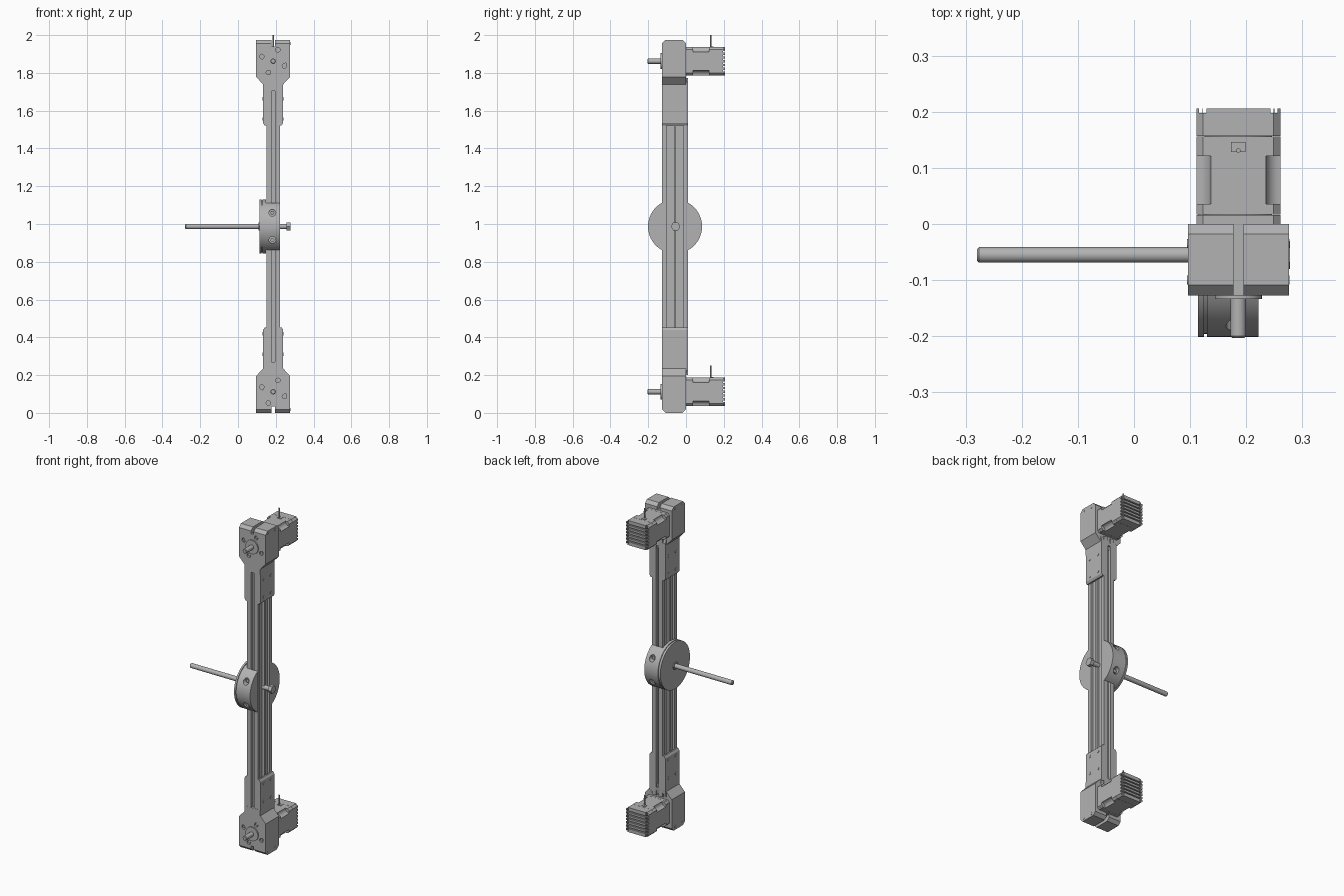
import bpy, bmesh, math
from mathutils import Vector

if "Cube" in bpy.data.objects:
    bpy.data.objects.remove(bpy.data.objects["Cube"], do_unlink=True)

grey = bpy.data.materials.new("machined_grey")
grey.use_nodes = True
grey.diffuse_color = (0.45, 0.45, 0.45, 1)
grey.node_tree.nodes["Principled BSDF"].inputs["Base Color"].default_value = grey.diffuse_color

CX, CY, H = 0.186, -0.058, 1.974      # beam axis and mirror height
MID = H / 2


def rect(a0, b0, a1, b1):
    return [(a0, b0), (a1, b0), (a1, b1), (a0, b1)]


def circle(a, b, r, n=32):
    return [(a + r * math.cos(math.tau * i / n), b + r * math.sin(math.tau * i / n)) for i in range(n)]


def prism(name, pts, axis, lo, hi, flip=False, bevel=None, width=0.018):
    """Extrude a 2D outline along an axis; flip mirrors it to the upper end."""
    place = {"x": lambda p, t: (t, p[0], p[1]),
             "y": lambda p, t: (p[0], t, p[1]),
             "z": lambda p, t: (p[0], p[1], t)}[axis]
    bm = bmesh.new()
    base = bm.faces.new([bm.verts.new(place(p, lo)) for p in pts])
    shift = Vector(place((0, 0), hi - lo))
    new = bmesh.ops.extrude_face_region(bm, geom=[base])["geom"]
    bmesh.ops.translate(bm, vec=shift, verts=[v for v in new if isinstance(v, bmesh.types.BMVert)])
    if base.is_valid and len(bm.faces) < len(pts) + 2:
        bm.faces.new([v for v in bm.verts][:len(pts)])
    if bevel:
        bmesh.ops.bevel(bm, geom=[e for e in bm.edges if bevel(e)], offset=width,
                        segments=1, affect="EDGES")
    if flip:
        for v in bm.verts:
            v.co.z = H - v.co.z
    bmesh.ops.recalc_face_normals(bm, faces=bm.faces[:])
    me = bpy.data.meshes.new(name)
    bm.to_mesh(me)
    bm.free()
    me.materials.append(grey)
    ob = bpy.data.objects.new(name, me)
    bpy.context.collection.objects.link(ob)
    return ob


def activate(ob):
    bpy.ops.object.select_all(action="DESELECT")
    ob.select_set(True)
    bpy.context.view_layer.objects.active = ob


def cut(ob, cutters):
    """Subtract each cutter and remove it."""
    for c in cutters:
        c.hide_render = True
        mod = ob.modifiers.new("cut", "BOOLEAN")
        mod.operation, mod.solver, mod.object = "DIFFERENCE", "EXACT", c
        activate(ob)
        bpy.ops.object.modifier_apply(modifier=mod.name)
        bpy.data.objects.remove(c, do_unlink=True)


# Slotted beam: one quarter outline reflected around its centre
quarter = [(0.036, 0.0), (0.036, 0.006), (0.022, 0.006), (0.022, 0.045), (0.036, 0.045),
           (0.036, 0.068), (0.009, 0.068), (0.009, 0.05)]
outline = (quarter + [(-x, y) for x, y in reversed(quarter)]
           + [(-x, -y) for x, y in quarter[1:]] + [(x, -y) for x, y in reversed(quarter[1:])])
outline.remove((-0.036, 0.0))
outline.remove((0.036, 0.0))
prism("beam", [(CX + x, CY + y) for x, y in outline], "z", 0.2, H - 0.2)

# Both drive ends
for end, flip in (("lower", False), ("upper", True)):
    cz = H - 0.112 if flip else 0.112
    half = [(0.09, 0.0), (0.09, 0.195), (0.053, 0.235), (0.053, 0.27)]
    shape = [(CX + x, z) for x, z in half] + [(CX - x, z) for x, z in reversed(half)]
    housing = prism(end + "_housing", shape, "y", -0.127, 0.0, flip,
                    lambda e: all(v.co.z < 0.001 for v in e.verts)
                    and abs(e.verts[0].co.y - e.verts[1].co.y) < 0.001)
    cut(housing, [prism("split_cutter", rect(CX - 0.009, -0.1, CX + 0.009, 0.035), "y", -0.2, 0.1, flip)])
    bolts = [(-0.06, 0.025), (0.06, -0.025), (0.025, 0.06), (-0.025, -0.06)]
    cut(housing, [prism("bolt_cutter", circle(CX + x, cz + z, 0.012, 16), "y", -0.2, -0.117) for x, z in bolts])
    cut(housing, [prism("pin_cutter", circle(CX + x * 1.02 + 0.004, cz + z * 0.65, 0.006, 12), "y", -0.2, -0.115)
                  for x, z in bolts[:2]])
    for i, (x, z) in enumerate(bolts):
        prism(f"{end}_front_bolt_{i}", circle(CX + x, cz + z, 0.007, 6), "y", -0.122, -0.11)
    for y in (-0.1, -0.035):
        for s in (-1, 1):
            prism(end + "_clamp_screw", circle(y, 0.018, 0.008, 16), "x",
                  CX + s * 0.088, CX + s * 0.0915, flip)

    # Rear shoulder between housing and side plates
    prism(end + "_shoulder", [(-0.01, 0.2), (0.0, 0.2), (0.01, 0.235), (0.01, 0.25), (-0.01, 0.25)],
          "x", CX - 0.053, CX + 0.053, flip)

    # Side plates with four screws
    for s in (-1, 1):
        plate = [(CX + s * 0.036, 0.225), (CX + s * 0.053, 0.225),
                 (CX + s * 0.053, 0.44), (CX + s * 0.045, 0.452), (CX + s * 0.036, 0.452)]
        prism(end + "_side_plate", plate, "y", -0.126, 0.01, flip)
        for y in (-0.093, -0.023):
            for z in (0.31, 0.418):
                prism(end + "_plate_screw", circle(y, z, 0.009, 16), "x",
                      CX + s * 0.05, CX + s * 0.0555, flip)

    # Output shaft and collar
    prism(end + "_collar", circle(CX, cz, 0.042), "y", -0.134, -0.12)
    prism(end + "_shaft", circle(CX, cz, 0.014), "y", -0.203, -0.13,
          bevel=lambda e: all(v.co.y < -0.2 for v in e.verts), width=0.003)

    # Motor with scooped corners and a ribbed rear cap
    h, c = 0.075, 0.012
    octagon = [(CX + x, cz + z) for x, z in
               [(h, -h + c), (h, h - c), (h - c, h), (-h + c, h),
                (-h, h - c), (-h, -h + c), (-h + c, -h), (h - c, -h)]]
    prism(end + "_motor_flange", octagon, "y", 0.0, 0.016)
    body = prism(end + "_motor_body", octagon, "y", 0.017, 0.156)
    cut(body, [prism("scoop_cutter", circle(CX + sx * h, cz + sz * h, 0.026, 24), "y", 0.036, 0.121)
               for sx in (-1, 1) for sz in (-1, 1)])
    cap = prism(end + "_motor_cap", octagon, "y", 0.157, 0.206)
    offsets = [-0.05 + 0.02 * i for i in range(6)]
    cut(cap, [prism("rib_cutter", rect(CX - 0.1, cz + d - 0.004, CX + 0.1, cz + d + 0.004), "y", 0.196, 0.22)
              for d in offsets])
    cut(cap, [prism("rib_cutter", rect(CX + d - 0.003, cz - 0.1, CX + d + 0.003, cz + 0.1), "y", 0.198, 0.22)
              for d in (-0.067, -0.06, 0.06, 0.067)])
    prism(end + "_motor_core", circle(CX, cz, 0.06), "y", 0.01, 0.16)
    prism(end + "_connector", rect(CX - 0.013, 0.128, CX + 0.013, 0.146), "z", cz + 0.07, cz + 0.078)
    prism(end + "_cable", circle(CX, 0.131, 0.004, 12), "z", cz + 0.07, cz + 0.138)

# Central hub disc: slotted for the beam, with a rim groove and radial holes
hub = prism("hub_disc", circle(CY, MID, 0.143, 96), "x", 0.13, 0.222)
cut(hub, [prism("slot_cutter", rect(0.147, -0.127, 0.3, 0.011), "z", 0.5, 1.5)])
cut(hub, [prism("hole_cutter", circle(0.182, MID + s * 0.072, 0.018, 24), "y", CY + a, CY + b)
          for s in (-1, 1) for a, b in ((-0.2, -0.1), (0.1, 0.2))])
for s in (-1, 1):
    for side in (-1, 1):
        prism("hub_screw", circle(0.182, MID + s * 0.072, 0.011, 6), "y", CY + side * 0.09, CY + side * 0.112)
prism("hub_groove", circle(CY, MID, 0.138, 96), "x", 0.124, 0.132)
prism("hub_face", circle(CY, MID, 0.143, 96), "x", 0.114, 0.125)
prism("hub_boss", circle(CY, MID, 0.024, 6), "x", 0.108, 0.116)

# Cross rod with a hexagonal end
prism("cross_rod", circle(CY + 0.003, MID, 0.014), "x", -0.28, 0.265,
      bevel=lambda e: all(v.co.x < -0.27 for v in e.verts), width=0.004)
prism("rod_nut", circle(CY + 0.003, MID, 0.025, 6), "x", 0.256, 0.278)

# Smooth the round parts while keeping edges crisp
for ob in bpy.context.scene.objects:
    if ob.type == "MESH" and ob.data.materials and ob.data.materials[0] == grey:
        activate(ob)
        bpy.ops.object.shade_smooth_by_angle(angle=math.radians(30))
